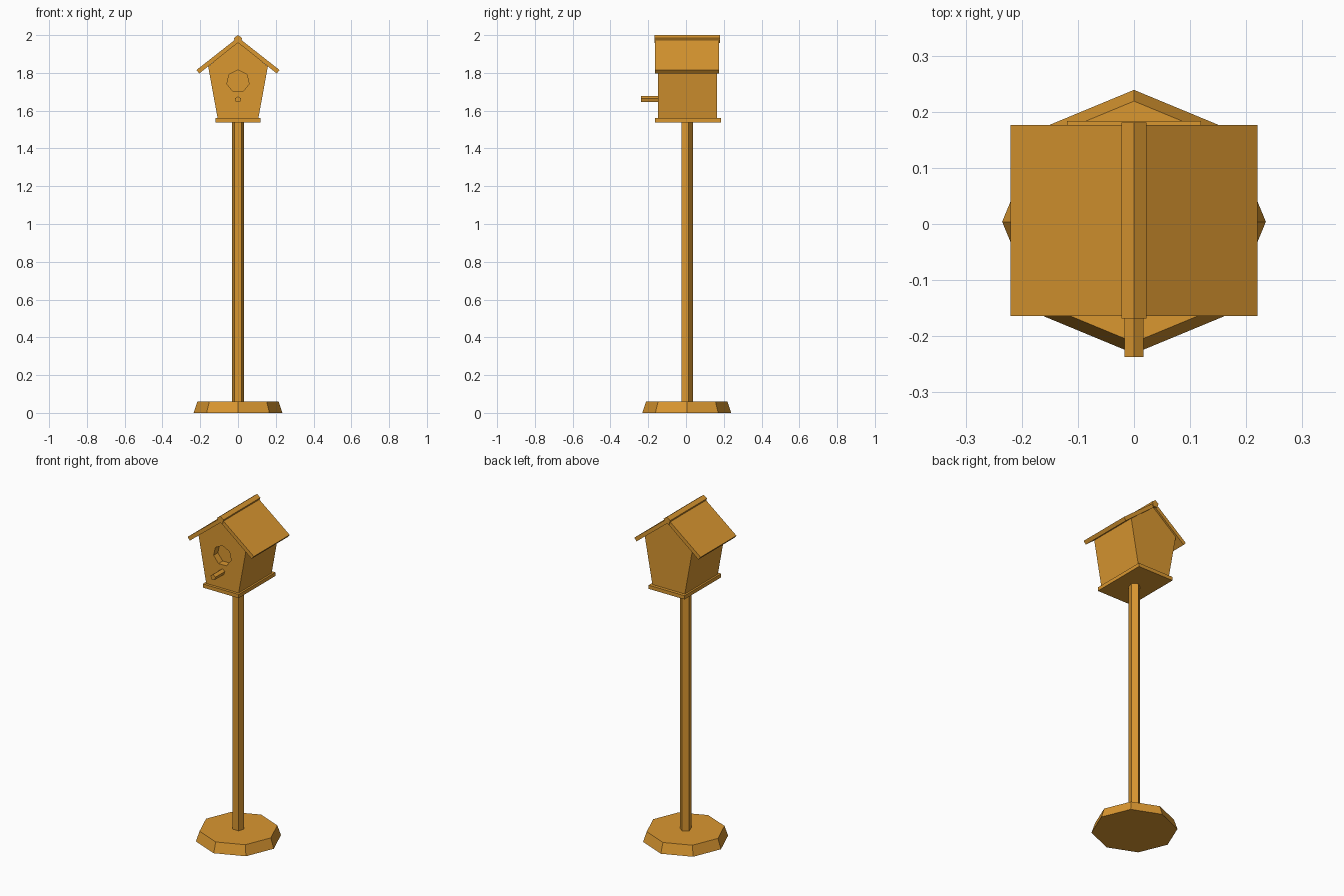
import bpy
import bmesh
from math import sin, cos, pi

if "Cube" in bpy.data.objects:
    bpy.data.objects.remove(bpy.data.objects["Cube"], do_unlink=True)

wood = bpy.data.materials.new("warm_wood")
wood.use_nodes = True
colour = (0.70, 0.31, 0.03, 1)
wood.diffuse_color = colour
wood.node_tree.nodes["Principled BSDF"].inputs["Base Color"].default_value = colour


def prism(name, profile, y0, y1):
    """Extrude an x-z outline from y0 to y1."""
    bm = bmesh.new()
    face = bm.faces.new([bm.verts.new((x, y0, z)) for x, z in profile])
    extruded = bmesh.ops.extrude_face_region(bm, geom=[face])["geom"]
    verts = [g for g in extruded if isinstance(g, bmesh.types.BMVert)]
    bmesh.ops.translate(bm, verts=verts, vec=(0, y1 - y0, 0))
    bmesh.ops.recalc_face_normals(bm, faces=bm.faces)
    mesh = bpy.data.meshes.new(name)
    bm.to_mesh(mesh)
    bm.free()
    mesh.materials.append(wood)
    obj = bpy.data.objects.new(name, mesh)
    bpy.context.collection.objects.link(obj)
    return obj


def polygon(sides, radius, z):
    """Regular outline with one corner pointing up."""
    return [(radius * sin(2 * pi * i / sides), z + radius * cos(2 * pi * i / sides))
            for i in range(sides)]


def column(name, sides, r_bottom, r_top, z0, z1):
    bpy.ops.mesh.primitive_cone_add(vertices=sides, radius1=r_bottom, radius2=r_top,
                                    depth=z1 - z0, location=(0, 0.004, (z0 + z1) / 2))
    obj = bpy.context.object
    obj.name = name
    obj.data.materials.append(wood)


# Foot and post
column("base", 8, 0.235, 0.215, 0, 0.06)
column("post", 5, 0.033, 0.033, 0.05, 1.55)

# Floor board
prism("floor_board", [(-0.119, 1.538), (0.119, 1.538), (0.119, 1.56), (-0.119, 1.56)],
      -0.164, 0.184)

# House with flared walls and a gable
house = prism("house_body", [(-0.106, 1.55), (0.106, 1.55), (0.158, 1.834),
                             (0, 1.961), (-0.158, 1.834)], -0.148, 0.165)

# Recessed entrance
cutter = prism("entrance_cutter", polygon(7, 0.06, 1.755), -0.2, -0.108)
cutter.hide_render = True
cutter.hide_viewport = True
cutter.display_type = 'WIRE'
cut = house.modifiers.new("entrance", 'BOOLEAN')
cut.operation = 'DIFFERENCE'
cut.solver = 'EXACT'
cut.object = cutter

# Two roof boards
for side, label in ((1, "left"), (-1, "right")):
    outline = [(0, 1.988), (0.22, 1.815), (0.205, 1.797), (0, 1.96)]
    prism("roof_" + label, [(side * x, z) for x, z in outline], -0.164, 0.176)

# Ridge pole and perch
prism("ridge_pole", polygon(5, 0.023, 1.977), -0.168, 0.181)
prism("perch", polygon(5, 0.0175, 1.659), -0.237, -0.14)
